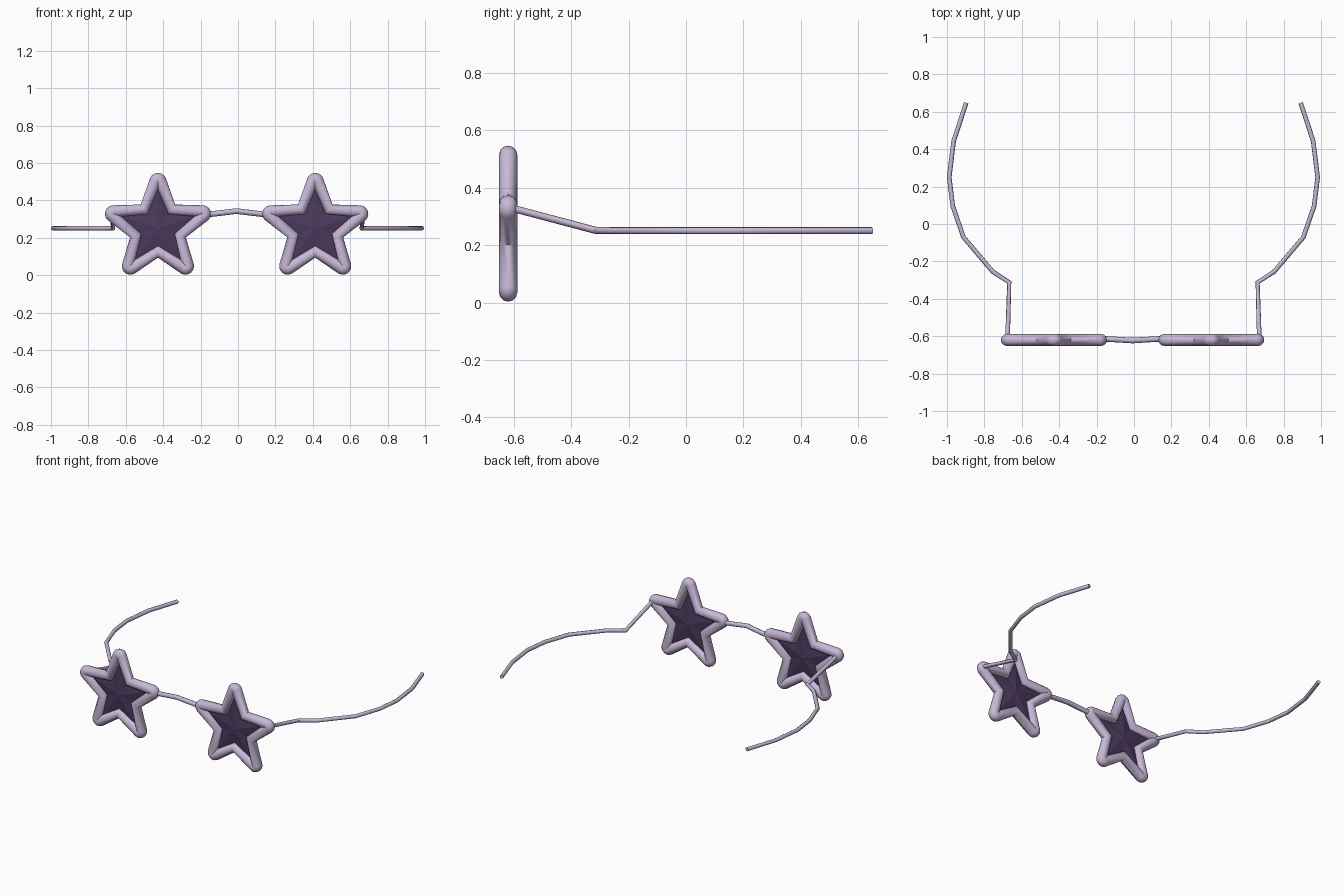
import bpy, bmesh
from math import sin, cos, pi, radians

if "Cube" in bpy.data.objects:
    bpy.data.objects.remove(bpy.data.objects["Cube"])

STAR_Y, STAR_Z = -0.62, 0.251
TIP_R, NOTCH_R, TUBE_R = 0.264, 0.125, 0.032


def material(name, color):
    m = bpy.data.materials.new(name)
    m.diffuse_color = color
    m.use_nodes = True
    m.node_tree.nodes["Principled BSDF"].inputs["Base Color"].default_value = m.diffuse_color
    return m


frame_mat = material("lilac_frame", (0.58, 0.48, 0.68, 1))
lens_mat = material("dark_lens", (0.07, 0.042, 0.11, 1))


def tube(name, points, radius, cyclic=False, res=2):
    cu = bpy.data.curves.new(name, 'CURVE')
    cu.dimensions = '3D'
    cu.bevel_depth = radius
    cu.bevel_resolution = res
    cu.use_fill_caps = not cyclic
    sp = cu.splines.new('POLY')
    sp.points.add(len(points) - 1)
    for p, co in zip(sp.points, points):
        p.co = (*co, 1)
    sp.use_cyclic_u = cyclic
    ob = bpy.data.objects.new(name, cu)
    bpy.context.collection.objects.link(ob)
    ob.data.materials.append(frame_mat)
    bpy.ops.object.select_all(action='DESELECT')
    ob.select_set(True)
    bpy.context.view_layer.objects.active = ob
    bpy.ops.object.convert(target='MESH')
    bpy.ops.object.shade_smooth_by_angle(angle=radians(50))
    return bpy.context.object


def star_path(cx):
    # rounded tips joined through the inner notches
    pts, r = [], 0.014
    for k in range(5):
        a = k * 2 * pi / 5
        for j in range(-3, 4):
            b = a + radians(66) * j / 3
            pts.append((cx + (TIP_R - r) * sin(a) + r * sin(b), STAR_Y,
                        STAR_Z + (TIP_R - r) * cos(a) + r * cos(b)))
        n = a + pi / 5
        pts.append((cx + NOTCH_R * sin(n), STAR_Y, STAR_Z + NOTCH_R * cos(n)))
    return pts


def lens(name, cx):
    # star-shaped lens, slightly peaked on both faces
    bm = bmesh.new()
    rim = []
    for k in range(10):
        r = NOTCH_R if k % 2 else TIP_R - 0.01
        rim.append(bm.verts.new((cx + r * sin(k * pi / 5), STAR_Y,
                                 STAR_Z + r * cos(k * pi / 5))))
    for d in (-0.018, 0.018):
        c = bm.verts.new((cx, STAR_Y + d, STAR_Z))
        for k in range(10):
            bm.faces.new((rim[k], rim[(k + 1) % 10], c))
    bmesh.ops.recalc_face_normals(bm, faces=bm.faces)
    me = bpy.data.meshes.new(name)
    bm.to_mesh(me)
    bm.free()
    me.materials.append(lens_mat)
    bpy.context.collection.objects.link(bpy.data.objects.new(name, me))


# star rims and lenses
for side, cx in (("left", -0.428), ("right", 0.413)):
    tube("star_rim_" + side, star_path(cx), TUBE_R, True, 4)
    lens("lens_" + side, cx)

# nose bridge
tube("bridge", [(-0.18, -0.613, 0.323), (-0.09, -0.618, 0.333),
                (-0.008, -0.623, 0.343), (0.075, -0.618, 0.333),
                (0.165, -0.613, 0.323)], 0.015)

# temple arms
ARM = [(0.673, -0.61, 0.33), (0.664, -0.312, 0.251), (0.752, -0.255, 0.251),
       (0.909, -0.07, 0.251), (0.966, 0.096, 0.251), (0.985, 0.25, 0.251),
       (0.961, 0.444, 0.251), (0.894, 0.648, 0.251)]
for side, s in (("left", -1), ("right", 1)):
    tube("arm_" + side, [(s * x - 0.003, y, z) for x, y, z in ARM], 0.0125)
